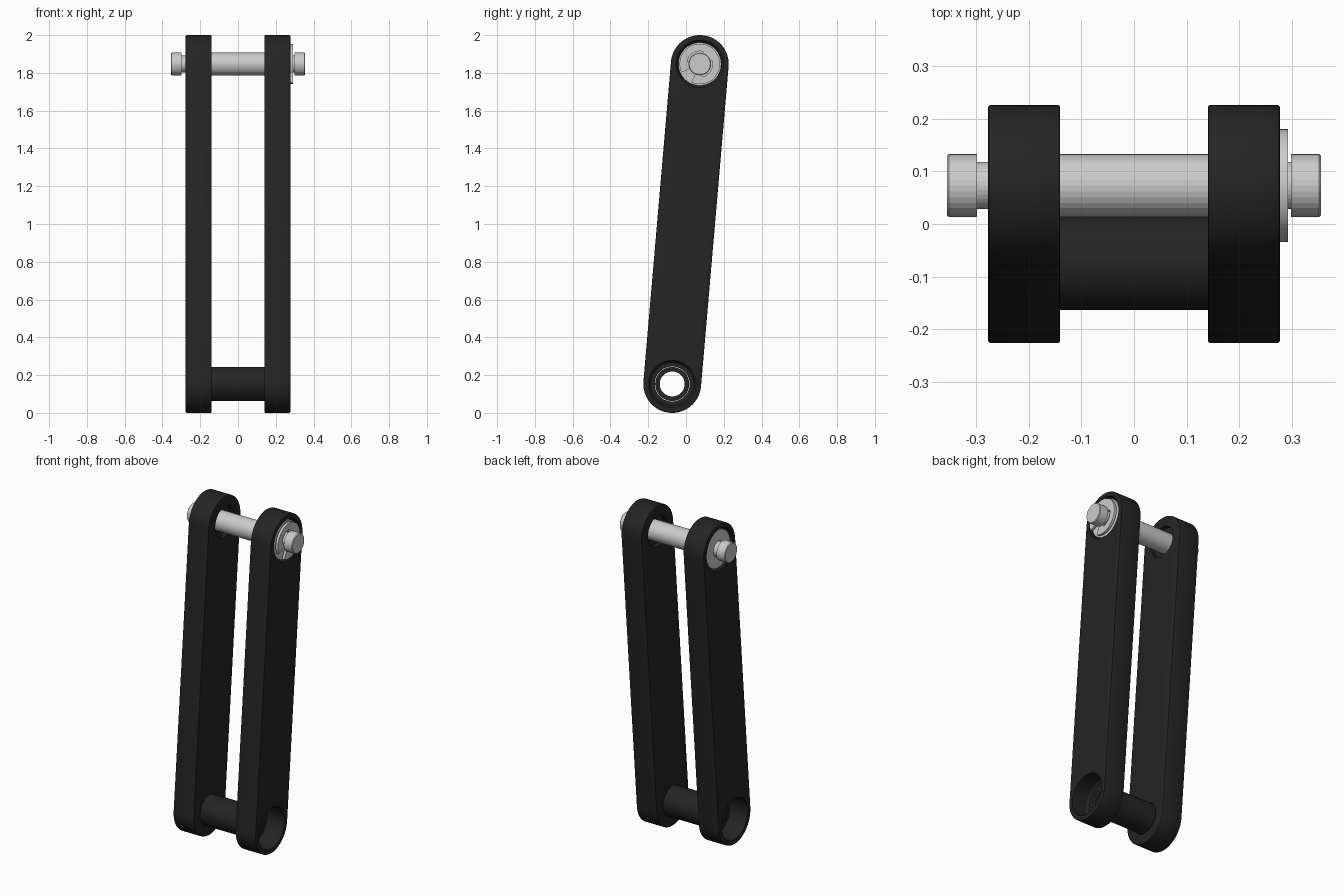
import bpy, bmesh
from math import sin, cos, pi, radians

if "Cube" in bpy.data.objects:
    bpy.data.objects.remove(bpy.data.objects["Cube"])

TOP, BOT = (0.073, 1.847), (-0.073, 0.153)   # pivot centres (y, z)
R = 0.153

dark = bpy.data.materials.new("dark_plastic")
dark.diffuse_color = (0.018, 0.018, 0.018, 1)
dark.use_nodes = True
dark.node_tree.nodes["Principled BSDF"].inputs["Base Color"].default_value = dark.diffuse_color


def finish(name, bm, mat=None, smooth=True):
    bmesh.ops.recalc_face_normals(bm, faces=bm.faces)
    me = bpy.data.meshes.new(name)
    bm.to_mesh(me)
    bm.free()
    ob = bpy.data.objects.new(name, me)
    bpy.context.collection.objects.link(ob)
    if mat:
        me.materials.append(mat)
    if smooth:
        smooth_object(ob)
    return ob


def activate(ob):
    bpy.ops.object.select_all(action='DESELECT')
    ob.select_set(True)
    bpy.context.view_layer.objects.active = ob


def smooth_object(ob):
    activate(ob)
    bpy.ops.object.shade_smooth_by_angle(angle=radians(30))


def lathe(name, profile, centre, mat=None, n=48, side=1, smooth=True):
    """Spin a closed (x, radius) profile around an axis parallel to x."""
    bm = bmesh.new()
    rings = [[bm.verts.new((side * x, centre[0] + r * cos(2 * pi * i / n),
                            centre[1] + r * sin(2 * pi * i / n))) for i in range(n)]
             for x, r in profile]
    for j in range(len(rings)):
        k = (j + 1) % len(rings)
        if profile[j][1] == 0 and profile[k][1] == 0:
            continue
        for i in range(n):
            m = (i + 1) % n
            bm.faces.new((rings[j][i], rings[j][m], rings[k][m], rings[k][i]))
    bmesh.ops.remove_doubles(bm, verts=bm.verts, dist=1e-5)
    return finish(name, bm, mat, smooth)


def prism(outline, x0, x1, bevel=0.0):
    """Extrude a (y, z) outline along x, with slightly rounded rims."""
    bm = bmesh.new()
    face = bm.faces.new([bm.verts.new((x0, y, z)) for y, z in outline])
    ext = bmesh.ops.extrude_face_region(bm, geom=[face])
    bmesh.ops.translate(bm, vec=(x1 - x0, 0, 0),
                        verts=[v for v in ext['geom'] if isinstance(v, bmesh.types.BMVert)])
    if bevel:
        rims = [e for e in bm.edges if abs(e.verts[0].co.x - e.verts[1].co.x) < 1e-6]
        bmesh.ops.bevel(bm, geom=rims, offset=bevel, segments=2, profile=0.5, affect='EDGES')
    return bm


# Link arms: slanted stadium plates with counterbored holes at both pivots
tilt = -0.086
outline = []
for (cy, cz), start in ((TOP, 0), (BOT, pi)):
    for i in range(33):
        a = start + tilt + pi * i / 32
        outline.append((cy + R * cos(a), cz + R * sin(a)))
bore = [(0.1, 0), (0.1, 0.0925), (0.165, 0.0925), (0.165, 0.115),
        (0.18, 0.125), (0.32, 0.125), (0.32, 0)]
for side, label in ((-1, "left"), (1, "right")):
    arm = finish(label + "_arm", prism(outline, side * 0.14, side * 0.277, 0.005), dark, False)
    for c in (TOP, BOT):
        cutter = lathe("bore_cutter", bore, c, dark, 64, side, False)
        mod = arm.modifiers.new("bore", 'BOOLEAN')
        mod.operation, mod.solver, mod.object = 'DIFFERENCE', 'EXACT', cutter
        activate(arm)
        bpy.ops.object.modifier_apply(modifier=mod.name)
        bpy.data.objects.remove(cutter)
    smooth_object(arm)

    # Bushing and grey washer seated in the top bore
    lathe(label + "_bushing", [(0.168, 0.062), (0.168, 0.112), (0.252, 0.112), (0.252, 0.062)],
          TOP, dark, 48, side)
    lathe(label + "_washer", [(0.254, 0.047), (0.254, 0.114), (0.268, 0.114), (0.268, 0.047)],
          TOP, None, 48, side)

# Top pin: thick shaft, grooves near the ends, chamfered heads
half = [(0.25, 0.06), (0.25, 0.045), (0.298, 0.045), (0.298, 0.06), (0.351, 0.06), (0.355, 0.056)]
pin = [(-0.355, 0)] + [(-x, r) for x, r in reversed(half)] + half + [(0.355, 0)]
lathe("top_pin", pin, TOP, None, 32, 1, False)

# Retaining clip on the right end: open ring with three inner prongs
gap, n = radians(20), 72
angles = [radians(225) + gap + (2 * pi - 2 * gap) * i / n for i in range(n + 1)]


def inner_radius(i):
    return 0.046 if i < 8 or i > n - 8 or abs(i - n / 2) < 7 else 0.068


clip = [(TOP[0] + 0.107 * cos(a), TOP[1] + 0.107 * sin(a)) for a in angles]
clip += [(TOP[0] + inner_radius(i) * cos(angles[i]), TOP[1] + inner_radius(i) * sin(angles[i]))
         for i in range(n, -1, -1)]
finish("retaining_clip", prism(clip, 0.277, 0.292))

# Bottom hollow spacer tube
lathe("spacer_tube", [(-0.165, 0.066), (-0.165, 0.09), (0.165, 0.09), (0.165, 0.066)],
      BOT, dark, 64)
